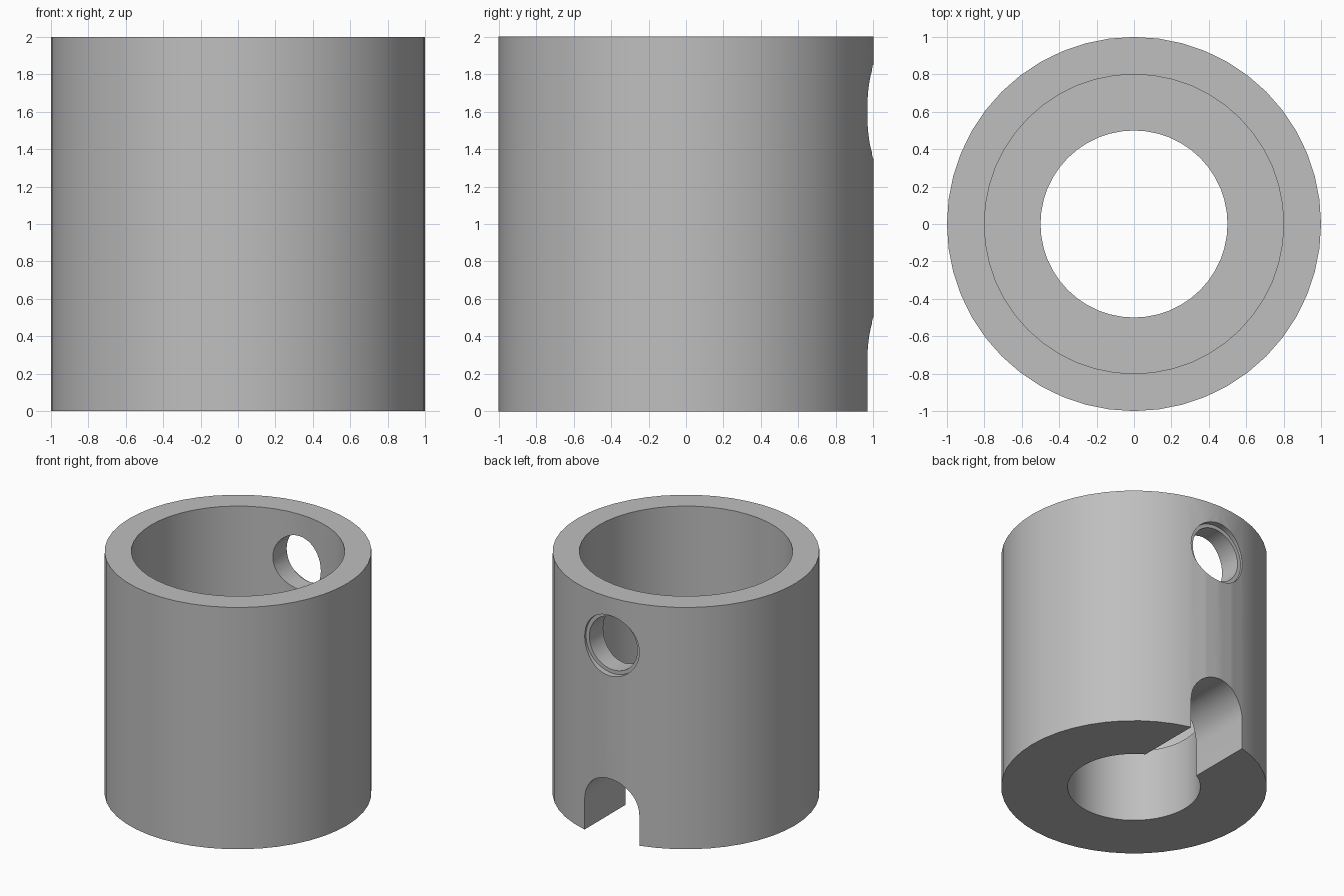
import bpy
import bmesh
from math import cos, sin, pi, radians

if "Cube" in bpy.data.objects:
    bpy.data.objects.remove(bpy.data.objects["Cube"], do_unlink=True)

SEGMENTS = 48

grey = bpy.data.materials.new("plain_grey")
grey.use_nodes = True
COLOUR = (0.52, 0.52, 0.52, 1)
grey.diffuse_color = COLOUR
grey.node_tree.nodes["Principled BSDF"].inputs["Base Color"].default_value = COLOUR


def make_object(name, bm):
    bmesh.ops.recalc_face_normals(bm, faces=bm.faces)
    mesh = bpy.data.meshes.new(name)
    bm.to_mesh(mesh)
    bm.free()
    mesh.materials.append(grey)
    obj = bpy.data.objects.new(name, mesh)
    bpy.context.collection.objects.link(obj)
    return obj


def lathe(name, profile):
    """Spin a closed (radius, height) profile about z."""
    bm = bmesh.new()
    rings = []
    for i in range(SEGMENTS):
        a = 2 * pi * i / SEGMENTS
        rings.append([bm.verts.new((r * cos(a), r * sin(a), z)) for r, z in profile])
    n = len(profile)
    for i in range(SEGMENTS):
        a, b = rings[i], rings[(i + 1) % SEGMENTS]
        for j in range(n):
            k = (j + 1) % n
            bm.faces.new((a[j], b[j], b[k], a[k]))
    return make_object(name, bm)


def prism(name, outline, y0, y1):
    """Extrude an (x, z) outline from y0 to y1."""
    bm = bmesh.new()
    front = [bm.verts.new((x, y0, z)) for x, z in outline]
    back = [bm.verts.new((x, y1, z)) for x, z in outline]
    bm.faces.new(front)
    bm.faces.new(back)
    for i in range(len(outline)):
        j = (i + 1) % len(outline)
        bm.faces.new((front[i], front[j], back[j], back[i]))
    obj = make_object(name, bm)
    obj.hide_render = True
    return obj


def arc(radius, z, sweep, steps):
    return [(radius * cos(sweep * i / steps), z + radius * sin(sweep * i / steps))
            for i in range(steps + 1)]


# Cup with a wide upper socket and a narrower bore through its thick floor
collar = lathe("collar", [(0.5, 0), (1, 0), (1, 2), (0.8, 2), (0.8, 0.6), (0.5, 0.6)])

# Side hole, its shallow counterbore, and the arched slot in the floor
cutters = [
    prism("side_hole_cutter", arc(0.22, 1.6, 2 * pi, 40)[:-1], 0.55, 1.2),
    prism("counterbore_cutter", arc(0.25, 1.6, 2 * pi, 40)[:-1], 0.95, 1.2),
    prism("slot_cutter", arc(0.25, 0.25, pi, 20) + [(-0.25, -0.2), (0.25, -0.2)], 0, 1.2),
]

bpy.ops.object.select_all(action="DESELECT")
collar.select_set(True)
bpy.context.view_layer.objects.active = collar
for cutter in cutters:
    mod = collar.modifiers.new(cutter.name, "BOOLEAN")
    mod.operation = "DIFFERENCE"
    mod.solver = "EXACT"
    mod.object = cutter
    bpy.ops.object.modifier_apply(modifier=mod.name)
    bpy.data.objects.remove(cutter, do_unlink=True)

bpy.ops.object.shade_smooth_by_angle(angle=radians(30))
